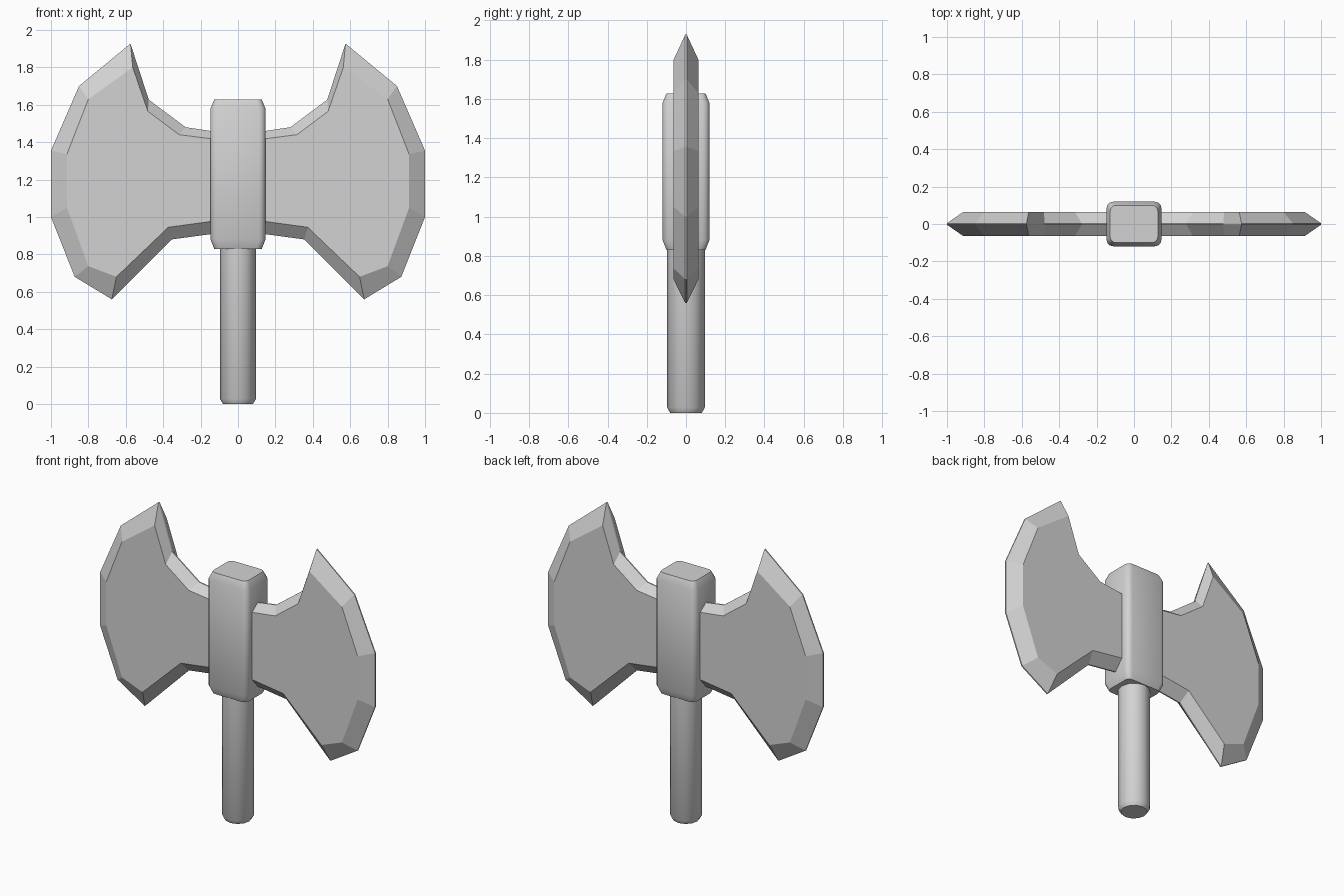
import bpy, bmesh, math

if "Cube" in bpy.data.objects:
    bpy.data.objects.remove(bpy.data.objects["Cube"])

grey = bpy.data.materials.new("steel_grey")
grey.diffuse_color = (0.65, 0.65, 0.65, 1)
grey.use_nodes = True
grey.node_tree.nodes["Principled BSDF"].inputs["Base Color"].default_value = grey.diffuse_color


def loft(name, rings, smooth=False):
    """Skin a stack of equal-length vertex rings and cap both ends."""
    bm = bmesh.new()
    vs = [[bm.verts.new(p) for p in r] for r in rings]
    n = len(rings[0])
    for a, b in zip(vs, vs[1:]):
        for i in range(n):
            j = (i + 1) % n
            bm.faces.new((a[i], a[j], b[j], b[i]))
    bm.faces.new(vs[0])
    bm.faces.new(vs[-1])
    bmesh.ops.recalc_face_normals(bm, faces=bm.faces)
    me = bpy.data.meshes.new(name)
    bm.to_mesh(me)
    bm.free()
    me.materials.append(grey)
    ob = bpy.data.objects.new(name, me)
    bpy.context.collection.objects.link(ob)
    if smooth:
        bpy.ops.object.select_all(action='DESELECT')
        ob.select_set(True)
        bpy.context.view_layer.objects.active = ob
        bpy.ops.object.shade_smooth_by_angle(angle=math.radians(32))
    return ob


# Handle: 12-sided rod with a chamfered foot
def circle(r, z):
    return [(r * math.cos(i * math.pi / 6), r * math.sin(i * math.pi / 6), z)
            for i in range(12)]


loft("handle", [circle(0.08, 0), circle(0.096, 0.027), circle(0.096, 0.86)], True)


# Head block: rounded rectangle with chamfered ends
def rounded_rect(w, d, r, z):
    pts = []
    for k, (sx, sy) in enumerate([(1, 1), (-1, 1), (-1, -1), (1, -1)]):
        for t in (0, 30, 60, 90):
            a = math.radians(90 * k + t)
            pts.append((sx * (w - r) + r * math.cos(a),
                        sy * (d - r) + r * math.sin(a), z))
    return pts


loft("head_block", [rounded_rect(0.127, 0.1, 0.03, 0.83),
                    rounded_rect(0.147, 0.119, 0.035, 0.88),
                    rounded_rect(0.147, 0.119, 0.035, 1.58),
                    rounded_rect(0.127, 0.1, 0.03, 1.627)], True)

# Blades: cutting outline at mid thickness, smaller outline on the flat faces
outer = [(0.08, 1.45), (0.28, 1.48), (0.477, 1.627), (0.575, 1.927),
         (0.85, 1.70), (1.0, 1.355), (1.0, 1.0), (0.873, 0.68),
         (0.675, 0.56), (0.355, 0.88), (0.08, 0.917)]
inner = [(0.08, 1.41), (0.315, 1.44), (0.482, 1.565), (0.563, 1.80),
         (0.80, 1.63), (0.915, 1.335), (0.915, 1.05), (0.80, 0.737),
         (0.65, 0.68), (0.373, 0.945), (0.08, 0.985)]

for s, side in ((1, "right"), (-1, "left")):
    loft(side + "_blade",
         [[(s * x, y, z) for x, z in prof] for prof, y in
          ((inner, -0.063), (outer, -0.004), (outer, 0.004), (inner, 0.063))])
